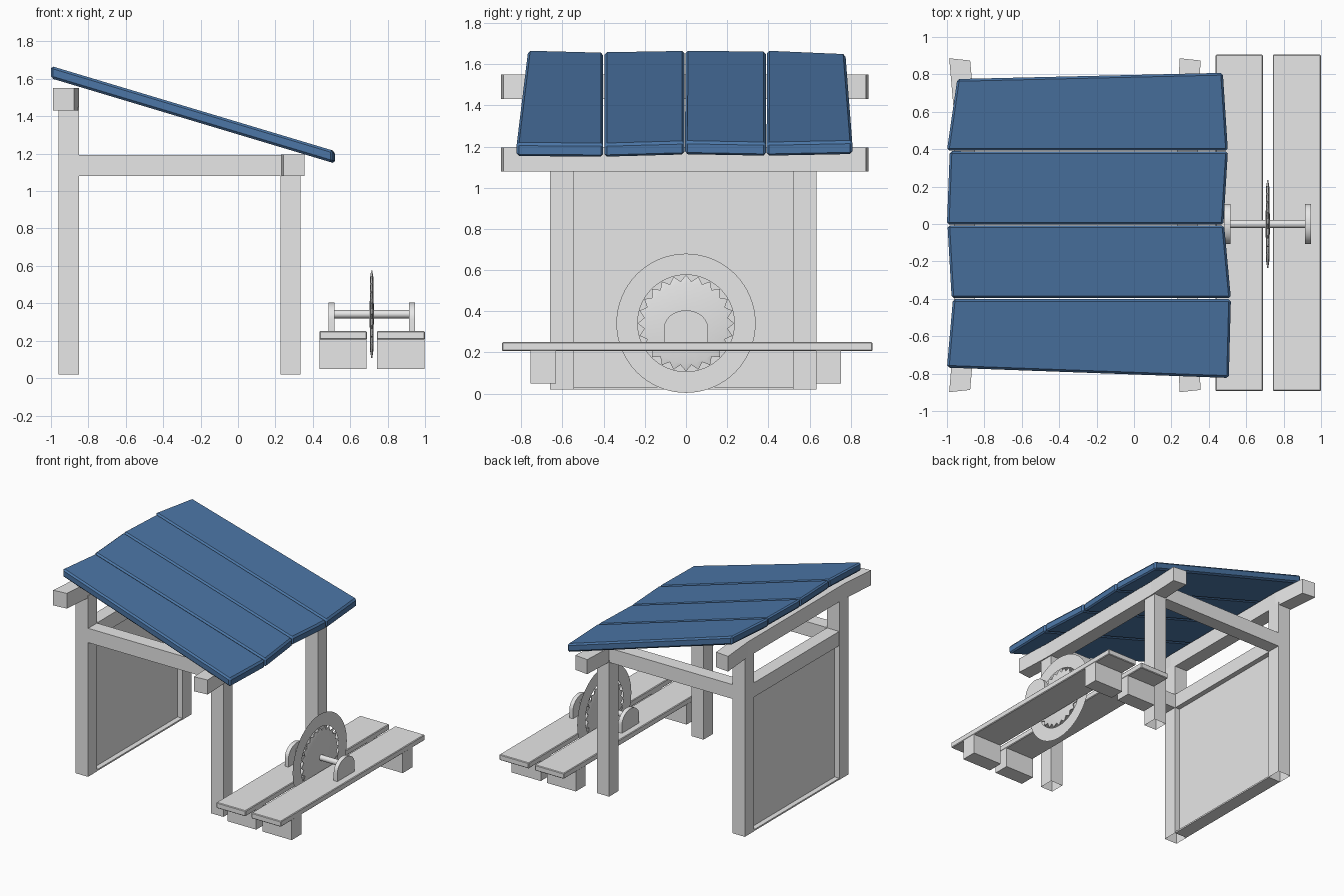
import bpy, bmesh, math
from mathutils import Vector

if "Cube" in bpy.data.objects:
    bpy.data.objects.remove(bpy.data.objects["Cube"])


def material(name, rgb):
    m = bpy.data.materials.new(name)
    m.diffuse_color = (*rgb, 1)
    m.use_nodes = True
    m.node_tree.nodes["Principled BSDF"].inputs["Base Color"].default_value = m.diffuse_color
    return m


GREY = material("pale grey", (0.8, 0.8, 0.8))
BLUE = material("roof blue", (0.071, 0.18, 0.38))


def finish(name, bm, mat, smooth=False):
    bmesh.ops.recalc_face_normals(bm, faces=bm.faces)
    me = bpy.data.meshes.new(name)
    bm.to_mesh(me)
    bm.free()
    me.materials.append(mat)
    for p in me.polygons:
        p.use_smooth = smooth
    ob = bpy.data.objects.new(name, me)
    bpy.context.collection.objects.link(ob)
    if smooth:
        bpy.ops.object.select_all(action='DESELECT')
        ob.select_set(True)
        bpy.context.view_layer.objects.active = ob
        bpy.ops.object.shade_smooth_by_angle(angle=math.radians(30))
    return ob


def loft(name, rings, mat=GREY, cap=True, bevel=0, open_start=False, smooth=False):
    """Skin a series of equal-length point rings."""
    bm = bmesh.new()
    vs = [[bm.verts.new(p) for p in r] for r in rings]
    n = len(rings[0])
    for a, b in zip(vs, vs[1:]):
        for i in range(n):
            j = (i + 1) % n
            bm.faces.new((a[i], a[j], b[j], b[i]))
    if cap:
        bm.faces.new(vs[-1])
        if not open_start:
            bm.faces.new(vs[0])
    if bevel:
        bmesh.ops.bevel(bm, geom=bm.edges[:], offset=bevel, segments=1, affect='EDGES')
    return finish(name, bm, mat, smooth)


def box(name, x0, x1, y0, y1, z0, z1, **kw):
    return loft(name, [[(x0, y0, z), (x1, y0, z), (x1, y1, z), (x0, y1, z)]
                       for z in (z0, z1)], **kw)


# Posts, open at the foot
POST_Y = {"front": (-0.66, -0.545), "back": (0.52, 0.635)}
for side, (y0, y1) in POST_Y.items():
    box(f"left_{side}_post", -0.96, -0.85, y0, y1, 0.02, 1.45, open_start=True)
    box(f"right_{side}_post", 0.228, 0.335, y0, y1, 0.02, 1.1, open_start=True)
    # Side rail joining the tall and short posts
    box(f"{side}_side_rail", -0.86, 0.235, y0 + 0.003, y1 - 0.003, 1.08, 1.193)


# Carrying beams with slightly bent ends
def beam(name, x, end_x, z0, z1):
    rings = []
    for y, c, tilt in ((-0.893, end_x, -0.006), (-0.6, x, 0), (0.6, x, 0), (0.88, end_x, 0.006)):
        w = 0.056
        rings.append([(c - w, y + tilt, z0), (c + w, y - tilt, z0),
                      (c + w, y - tilt, z1), (c - w, y + tilt, z1)])
    loft(name, rings)


beam("upper_roof_beam", -0.907, -0.932, 1.43, 1.55)
beam("lower_roof_beam", 0.287, 0.3, 1.08, 1.195)

# Back wall with its rail and sill
box("wall_top_rail", -0.958, -0.852, -0.546, 0.521, 1.08, 1.193)
box("wall_panel", -0.918, -0.892, -0.546, 0.521, 0.03, 1.08)
box("wall_sill", -0.958, -0.852, -0.546, 0.521, 0.02, 0.032)


# Roof planks: (left x, y) and (right x, y) of the back edge, then of the front edge
def roof_z(x):
    return 1.369 - 0.3 * x


PLANKS = [
    ((-0.945, 0.775), (0.475, 0.808), (-1.0, 0.393), (0.502, 0.392)),
    ((-0.985, 0.389), (0.502, 0.388), (-1.0, -0.003), (0.478, -0.004)),
    ((-0.997, -0.007), (0.482, -0.008), (-0.975, -0.396), (0.518, -0.396)),
    ((-0.968, -0.402), (0.518, -0.402), (-1.0, -0.768), (0.507, -0.823)),
]
for i, (bl, br, fl, fr) in enumerate(PLANKS):
    rings = [[(x, y, roof_z(x) - d) for x, y in (fl, fr, br, bl)] for d in (0.066, 0)]
    loft(f"roof_plank_{i + 1}", rings, mat=BLUE, bevel=0.012)

# Low work bench: two boards on short blocks
for side, x0, x1 in (("inner", 0.435, 0.69), ("outer", 0.742, 1.0)):
    box(f"{side}_bench_board", x0, x1, -0.893, 0.905, 0.206, 0.251, bevel=0.005)
    box(f"{side}_front_block", x0 + 0.002, x1 - 0.002, -0.755, -0.632, 0.05, 0.21)
    box(f"{side}_back_block", x0 + 0.002, x1 - 0.002, 0.632, 0.752, 0.05, 0.21)

# Rounded axle brackets
for side, x0, x1 in (("inner", 0.485, 0.517), ("outer", 0.913, 0.945)):
    prof = [(-0.108, 0.245)]
    prof += [(-0.108 * math.cos(math.pi * k / 20), 0.315 + 0.09 * math.sin(math.pi * k / 20))
             for k in range(21)]
    prof.append((0.108, 0.245))
    loft(f"{side}_axle_bracket", [[(x, y, z) for y, z in prof] for x in (x0, x1)], smooth=True)


def circle(x, r, n=32, tooth=0):
    """Ring of points around the axle; tooth pulls in every second one."""
    out = []
    for k in range(n):
        a = 2 * math.pi * k / n
        q = r - tooth * (k % 2)
        out.append((x, q * math.sin(a), 0.342 + q * math.cos(a)))
    return out


# Axle
loft("axle", [circle(0.5, 0.022, 16), circle(0.93, 0.022, 16)], smooth=True)

# Lens-shaped toothed blade
C = 0.715
loft("toothed_blade", [circle(C - 0.011, 0.04, 48), circle(C - 0.009, 0.195, 48),
                       circle(C - 0.003, 0.234, 48, 0.03), circle(C + 0.003, 0.234, 48, 0.03),
                       circle(C + 0.009, 0.195, 48), circle(C + 0.011, 0.04, 48)], smooth=True)

# Paper-thin flat ring around the blade
loft("blade_ring", [circle(C, 0.235, 64), circle(C, 0.338, 64)], cap=False)
